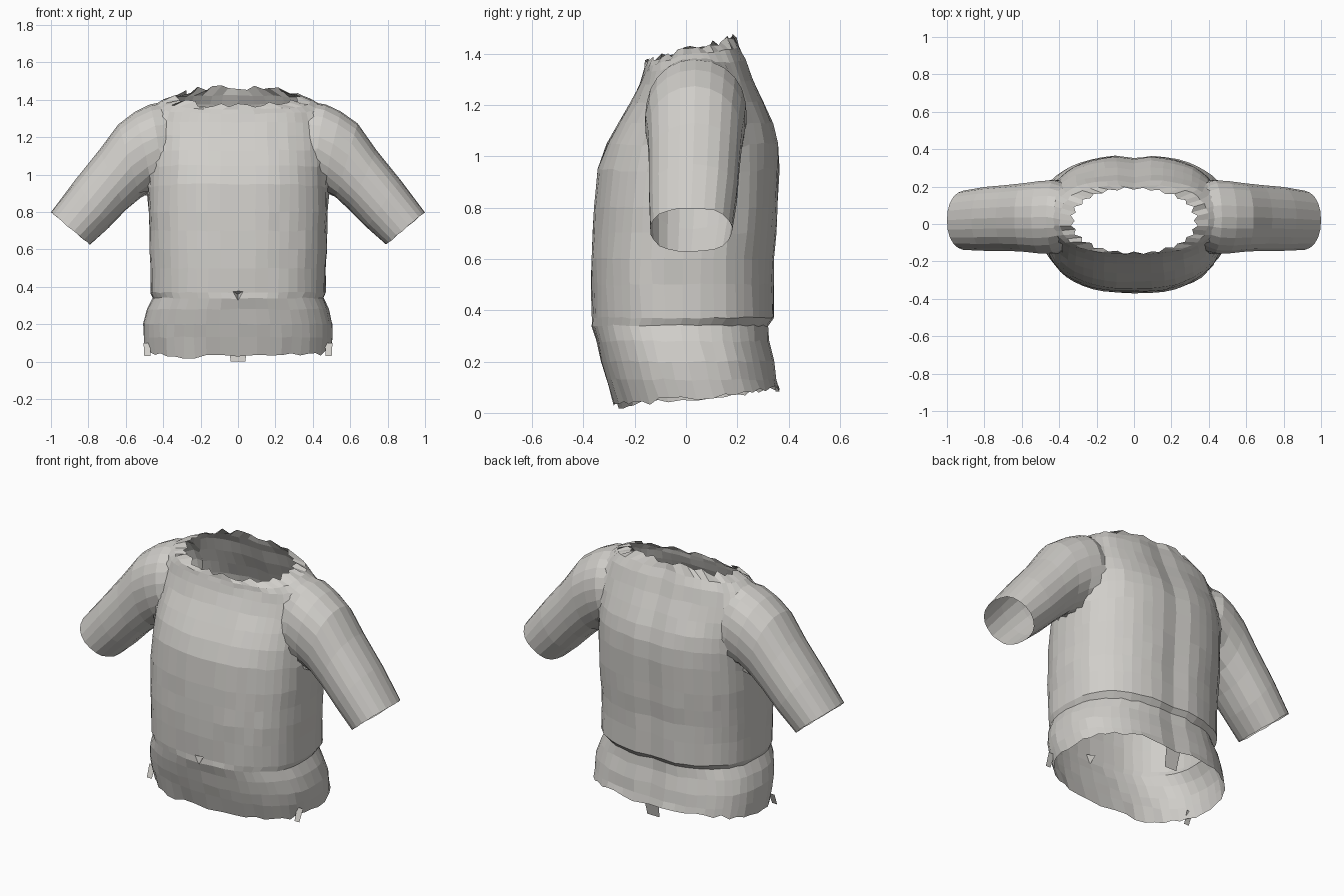
import bpy, bmesh, math, random
from mathutils import Vector

old = bpy.data.objects.get("Cube")
if old:
    bpy.data.objects.remove(old, do_unlink=True)

random.seed(4)
cloth = bpy.data.materials.new("pale_grey_cloth")
cloth.use_nodes = True
colour = (0.63, 0.615, 0.585, 1)
cloth.diffuse_color = colour
cloth.node_tree.nodes["Principled BSDF"].inputs["Base Color"].default_value = colour


def power(value, exponent):
    return math.copysign(abs(value) ** (2 / exponent), value)


def wobble(size):
    return random.uniform(-size, size)


def finish(name, bm):
    bmesh.ops.recalc_face_normals(bm, faces=bm.faces[:])
    mesh = bpy.data.meshes.new(name)
    bm.to_mesh(mesh)
    bm.free()
    mesh.materials.append(cloth)
    obj = bpy.data.objects.new(name, mesh)
    bpy.context.collection.objects.link(obj)
    return obj


def loft(name, rings):
    """Closed tube through rings; returns the object and its two end poles."""
    bm = bmesh.new()
    loops = [[bm.verts.new(p) for p in ring] for ring in rings]
    count = len(rings[0])
    for a, b in zip(loops, loops[1:]):
        for i in range(count):
            j = (i + 1) % count
            bm.faces.new((a[i], a[j], b[j], b[i]))
    poles = []
    for loop in (loops[0], loops[-1]):
        middle = sum((v.co for v in loop), Vector()) / count
        pole = bm.verts.new(middle)
        poles.append(middle.copy())
        for i in range(count):
            bm.faces.new((loop[i], loop[(i + 1) % count], pole))
    return finish(name, bm), poles


def combine(target, tool, operation):
    mod = target.modifiers.new("join", "BOOLEAN")
    mod.operation = operation
    mod.solver = "EXACT"
    mod.object = tool
    bpy.context.view_layer.objects.active = target
    bpy.ops.object.modifier_apply(modifier=mod.name)
    bpy.data.objects.remove(tool, do_unlink=True)


# Torso: height, half width, front y, back y
body = [
    (0.06, 0.50, -0.28, 0.365), (0.13, 0.505, -0.31, 0.355),
    (0.2, 0.505, -0.33, 0.345), (0.28, 0.485, -0.35, 0.325),
    (0.34, 0.455, -0.365, 0.32), (0.37, 0.47, -0.365, 0.345),
    (0.5, 0.47, -0.37, 0.345), (0.6, 0.475, -0.37, 0.345),
    (0.7, 0.475, -0.365, 0.355), (0.8, 0.48, -0.36, 0.36),
    (0.95, 0.48, -0.345, 0.365), (1.05, 0.475, -0.31, 0.36),
    (1.13, 0.47, -0.265, 0.34), (1.21, 0.46, -0.215, 0.305),
    (1.29, 0.46, -0.18, 0.265), (1.36, 0.445, -0.165, 0.235),
    (1.40, 0.41, -0.16, 0.21), (1.43, 0.33, -0.155, 0.19)]
SIDES = 48
rings = []
for row, (z, w, front, back) in enumerate(body):
    hem, neck = row == 0, row == len(body) - 1
    roundness = 2.1 if neck else 2.5
    rise = max(0, (z - 1.2) / 0.23) ** 2
    ring = []
    for i in range(SIDES):
        angle = math.tau * i / SIDES
        c, s = math.cos(angle), math.sin(angle)
        x = w * power(c, roundness)
        y = (front + back) / 2 + (back - front) / 2 * power(s, roundness)
        level = z + rise * s * (0.03 if s > 0 else 0.07)
        if hem:
            level += 0.035 * s + wobble(0.012)
        if neck:
            tooth = 1.04 if i % 2 else 0.97
            x, y = x * tooth, y * tooth
            level += wobble(0.018)
        elif s > 0.999:
            y -= 0.015  # spine groove
        ring.append((x + wobble(0.003), y + wobble(0.003), level + wobble(0.004)))
    rings.append(ring)
shirt, openings = loft("shirt", rings)

# Navel pit
bpy.ops.mesh.primitive_cone_add(vertices=3, radius1=0.07, depth=0.1,
                                location=(0, -0.37, 0.36),
                                rotation=(-math.pi / 2, 0, 0))
navel = bpy.context.object
navel.name = "navel_cutter"
navel.hide_render = True
navel.data.materials.append(cloth)
combine(shirt, navel, "DIFFERENCE")

# Sleeves: upper x, z, lower x, z, front y, back y
sleeve = [
    (0.33, 1.36, 0.27, 1.0, -0.08, 0.16),
    (0.46, 1.385, 0.38, 0.97, -0.165, 0.245),
    (0.55, 1.345, 0.45, 0.93, -0.165, 0.235),
    (0.64, 1.27, 0.52, 0.88, -0.15, 0.22),
    (0.74, 1.13, 0.6, 0.81, -0.145, 0.21),
    (0.87, 0.97, 0.69, 0.72, -0.145, 0.2),
    (1.0, 0.8, 0.79, 0.625, -0.14, 0.18)]
for side, label in ((1, "left"), (-1, "right")):
    rings = []
    for ux, uz, lx, lz, front, back in sleeve:
        ring = []
        for i in range(22):
            angle = math.tau * i / 22
            c, s = power(math.cos(angle), 2.2), power(math.sin(angle), 2.2)
            ring.append((side * ((ux + lx) / 2 + (ux - lx) / 2 * c),
                         (front + back) / 2 + (back - front) / 2 * s,
                         (uz + lz) / 2 + (uz - lz) / 2 * c + wobble(0.004)))
        rings.append(ring)
    tube, poles = loft(label + "_sleeve", rings)
    openings.append(poles[1])
    combine(shirt, tube, "UNION")

# Open the hem, neck and cuffs, then soften the shoulder seams
bm = bmesh.new()
bm.from_mesh(shirt.data)
for pole in openings:
    nearest = min(bm.verts, key=lambda v: (v.co - pole).length)
    bmesh.ops.delete(bm, geom=[nearest], context="VERTS")


def seam_verts():
    return [v for v in bm.verts
            if 0.345 < abs(v.co.x) < 0.56 and v.co.z > 0.9 and not v.is_boundary]


bmesh.ops.remove_doubles(bm, verts=seam_verts(), dist=0.012)
for _ in range(2):
    bmesh.ops.smooth_vert(bm, verts=seam_verts(), factor=0.4,
                          use_axis_x=True, use_axis_y=True, use_axis_z=True)
bm.to_mesh(shirt.data)
bm.free()

# Loose scraps hanging from the hem
for name, x, y, top, bottom, half in (("back_hem_tab", 0, 0.335, 0.14, 0, 0.05),
                                      ("left_hem_scrap", 0.485, -0.11, 0.1, 0.03, 0.02),
                                      ("right_hem_scrap", -0.485, -0.11, 0.1, 0.03, 0.02)):
    bm = bmesh.new()
    corners = [(x - half, y, top), (x + half, y, top),
               (x + half * 0.8, y - 0.03, bottom), (x - half * 0.8, y - 0.03, bottom)]
    bm.faces.new([bm.verts.new(p) for p in corners])
    finish(name, bm)
